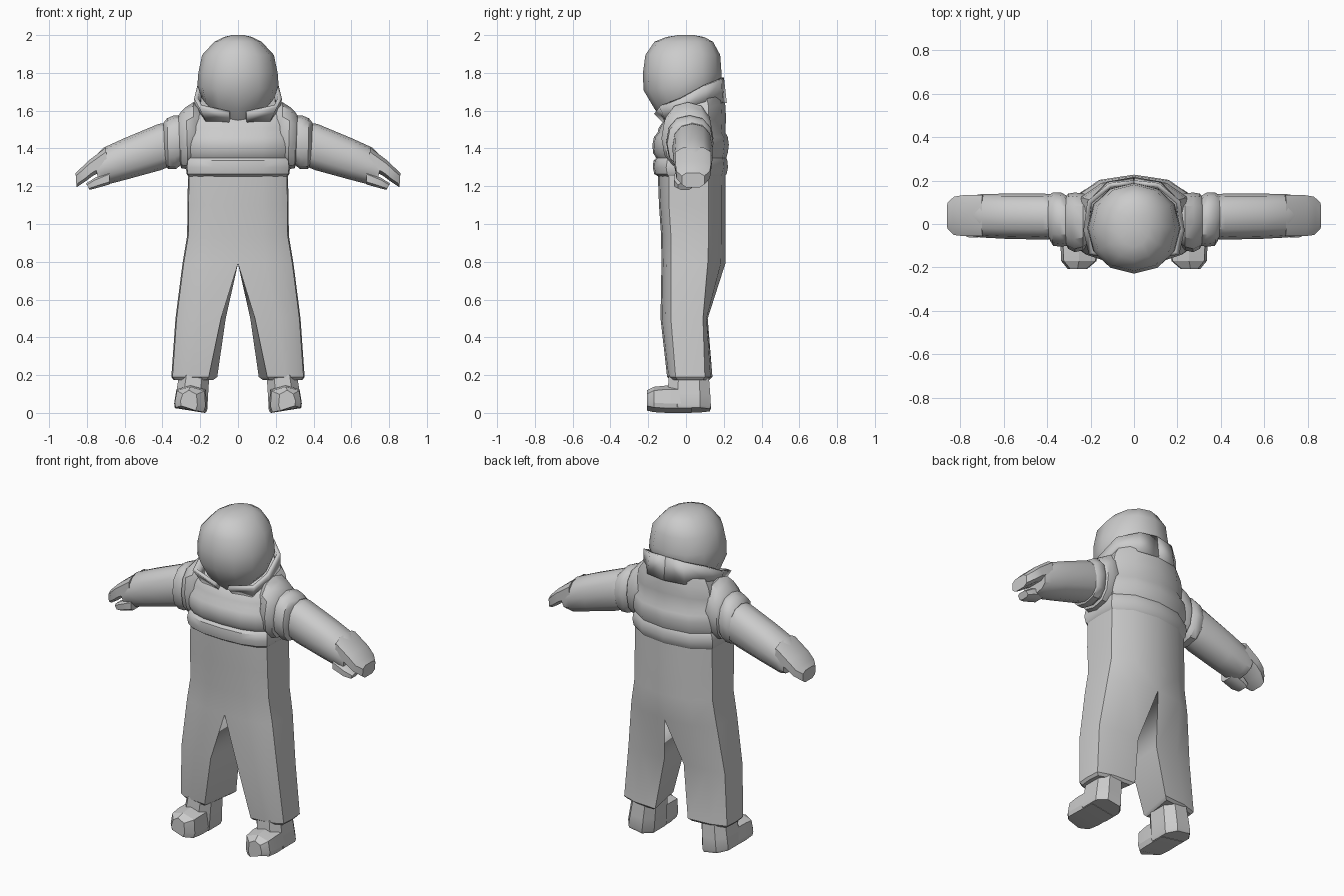
import bpy, bmesh
from math import sin, cos, pi, radians
from mathutils import Vector as V


def loft(name, rings, closed=True, caps=(True, True), mirror=False, angle=35, thick=0):
    """Skin a list of equal-length point rings into one object."""
    bm = bmesh.new()
    rows = [[bm.verts.new(p) for p in r] for r in rings]
    n = len(rows[0])
    for a, b in zip(rows, rows[1:]):
        for i in range(n if closed else n - 1):
            j = (i + 1) % n
            bm.faces.new((a[i], a[j], b[j], b[i]))
    for row, cap in zip((rows[0], rows[-1]), caps):
        if cap and closed:
            bm.faces.new(row)
    # drop faces hidden on the mirror plane
    hidden = [f for f in bm.faces if all(abs(v.co.x) < 1e-5 for v in f.verts)]
    bmesh.ops.recalc_face_normals(bm, faces=bm.faces)
    bmesh.ops.delete(bm, geom=hidden, context='FACES')
    me = bpy.data.meshes.new(name)
    bm.to_mesh(me)
    bm.free()
    me.shade_smooth()
    me.set_sharp_from_angle(angle=radians(angle))
    ob = bpy.data.objects.new(name, me)
    bpy.context.collection.objects.link(ob)
    if thick:
        s = ob.modifiers.new("thickness", 'SOLIDIFY')
        s.thickness = thick
        s.offset = 0
    if mirror:
        ob.modifiers.new("mirror", 'MIRROR')
    return ob


def oval(c, u, v, n=12, p=1.0, start=0.0):
    """Superellipse ring around c with half axes u and v."""
    c, u, v = V(c), V(u), V(v)
    out = []
    for i in range(n):
        a = 2 * pi * (i + start) / n
        s, k = sin(a), cos(a)
        out.append(c + u * (abs(k) ** p * (1 if k > 0 else -1))
                     + v * (abs(s) ** p * (1 if s > 0 else -1)))
    return out


def limb(name, rows, n=12, p=0.85, start=0.0):
    """Loft along x; each row is top (x, z), bottom (x, z), front y, back y."""
    rings = []
    for (xt, zt), (xb, zb), yf, yb in rows:
        rings.append(oval(((xt + xb) / 2, (yf + yb) / 2, (zt + zb) / 2),
                          ((xt - xb) / 2, 0, (zt - zb) / 2),
                          (0, (yb - yf) / 2, 0), n, p, start))
    return loft(name, rings, mirror=True)


def half(z, xf, xb, xo, front, back, corner_f, corner_b, tilt=0.0):
    """Right half of a body section, from front centre round to back centre."""
    m = lambda a, t: a + (xo - a) * t
    pts = [(xf, front), (m(xf, .5), front + .008), (m(xf, .82), (front + corner_f) / 2),
           (xo, corner_f), (xo + .006, (corner_f + corner_b) / 2), (xo, corner_b),
           (m(xb, .6), back - (back - corner_b) * .25), (xb, back)]
    return [(x, y, z + tilt * y) for x, y in pts]


# trousers: waist, hips and legs
legs = [half(1.28, 0, 0, .258, -.15, .208, -.09, .12),
        half(1.10, 0, 0, .262, -.143, .21, -.09, .12),
        half(.94, 0, 0, .263, -.132, .21, -.08, .12),
        half(.79, 0, 0, .288, -.13, .208, -.08, .115),
        half(.50, .09, .065, .325, -.135, .115, -.08, .09),
        half(.19, .155, .11, .347, -.10, .14, -.055, .10),
        half(.175, .165, .13, .335, -.085, .125, -.045, .09)]
loft("trousers", legs, caps=(False, True), mirror=True)

# padded vest: puffed bands separated by creases
vest = [half(1.25, 0, 0, .255, -.145, .205, -.09, .12),
        half(1.265, 0, 0, .266, -.168, .215, -.10, .125),
        half(1.30, 0, 0, .27, -.176, .222, -.105, .13),
        half(1.335, 0, 0, .266, -.172, .219, -.10, .13),
        half(1.35, 0, 0, .256, -.158, .213, -.09, .125),
        half(1.375, 0, 0, .264, -.174, .221, -.10, .13),
        half(1.42, 0, 0, .266, -.178, .227, -.105, .13),
        half(1.46, 0, 0, .262, -.17, .221, -.10, .13),
        half(1.485, 0, 0, .25, -.15, .208, -.09, .12),
        half(1.53, 0, 0, .25, -.145, .212, -.08, .12, .15),
        half(1.58, 0, 0, .236, -.12, .207, -.07, .12, .3),
        half(1.63, 0, 0, .20, -.08, .198, -.04, .11, .4)]
loft("padded_vest", vest, caps=(False, True), mirror=True)

# turned-up collar, open at the front and high at the back
low = [(.045, -.11, 1.54), (.165, -.10, 1.55), (.21, -.02, 1.585),
       (.205, .10, 1.65), (.12, .185, 1.64), (0, .205, 1.64)]
high = [(.045, -.16, 1.59), (.20, -.135, 1.625), (.222, -.03, 1.665),
        (.205, .10, 1.735), (.11, .178, 1.765), (0, .19, 1.775)]
loft("collar", [low, high], closed=False, mirror=True, angle=30, thick=.022)

# head: base z, centre y, half width, half depth, tilt
head = []
for z, cy, rx, ry, t in [(1.58, .01, .12, .12, .35), (1.665, 0, .192, .165, .35),
                         (1.735, -.018, .215, .207, .12), (1.80, -.02, .21, .208, 0),
                         (1.895, -.017, .19, .198, 0), (1.965, -.012, .125, .155, 0),
                         (1.99, -.005, .075, .10, 0), (2.0, 0, .03, .04, 0)]:
    head.append(oval((0, cy, z + t * cy), (rx, 0, 0), (0, ry, t * ry), 12, .95))
loft("head", head, angle=40)

# shoulder puffs
limb("shoulder_puffs", [((.19, 1.62), (.22, 1.32), -.09, .13),
                        ((.235, 1.645), (.235, 1.30), -.12, .14),
                        ((.275, 1.62), (.265, 1.29), -.13, .145),
                        ((.305, 1.59), (.30, 1.295), -.115, .14),
                        ((.315, 1.575), (.305, 1.31), -.10, .13),
                        ((.34, 1.575), (.33, 1.29), -.105, .145),
                        ((.375, 1.56), (.37, 1.29), -.10, .145),
                        ((.395, 1.535), (.385, 1.31), -.07, .135)])

# sleeves
limb("sleeves", [((.37, 1.535), (.36, 1.305), -.068, .135),
                 ((.42, 1.53), (.41, 1.285), -.072, .14),
                 ((.60, 1.455), (.585, 1.237), -.068, .14),
                 ((.71, 1.405), (.70, 1.207), -.062, .137),
                 ((.765, 1.35), (.735, 1.215), -.055, .13)])

# mitten fingers curling down at the tip, and the thumb below
limb("mitten_fingers", [((.70, 1.408), (.69, 1.29), -.06, .137),
                        ((.795, 1.335), (.765, 1.255), -.06, .137),
                        ((.835, 1.295), (.805, 1.225), -.055, .13),
                        ((.86, 1.272), (.855, 1.192), -.025, .10)],
     n=8, p=.6, start=.5)
limb("thumbs", [((.68, 1.28), (.68, 1.208), -.062, .04),
                ((.76, 1.245), (.755, 1.187), -.065, .04),
                ((.805, 1.215), (.785, 1.18), -.045, .03)], n=8, p=.6, start=.5)

# boot shafts
shaft = [oval((cx, .015, z), (rx, 0, tx), (0, ry, 0), 8, .75, .5)
         for cx, z, rx, ry, tx in [(.252, .015, .088, .118, .014), (.25, .03, .093, .124, .012),
                                   (.243, .10, .09, .12, .005), (.232, .20, .085, .112, 0)]]
loft("boot_shafts", shaft, mirror=True, angle=25)


def toe(y, xi, xo, top, low):
    """Toe cross-section with a peaked top."""
    m = (xi + xo) / 2
    return [(xi + .01, y, low), (xo - .005, y, low + .025), (xo, y, low + .05),
            (xo - .012, y, top - .02), (m, y, top), (xi + .005, y, top - .022),
            (xi, y, low + .03)]


# boot toes, turned slightly outward
loft("boot_toes", [toe(.03, .165, .335, .145, 0), toe(-.10, .165, .338, .145, 0),
                   toe(-.17, .172, .335, .138, .004), toe(-.207, .215, .305, .12, .012)],
     mirror=True, angle=20)
